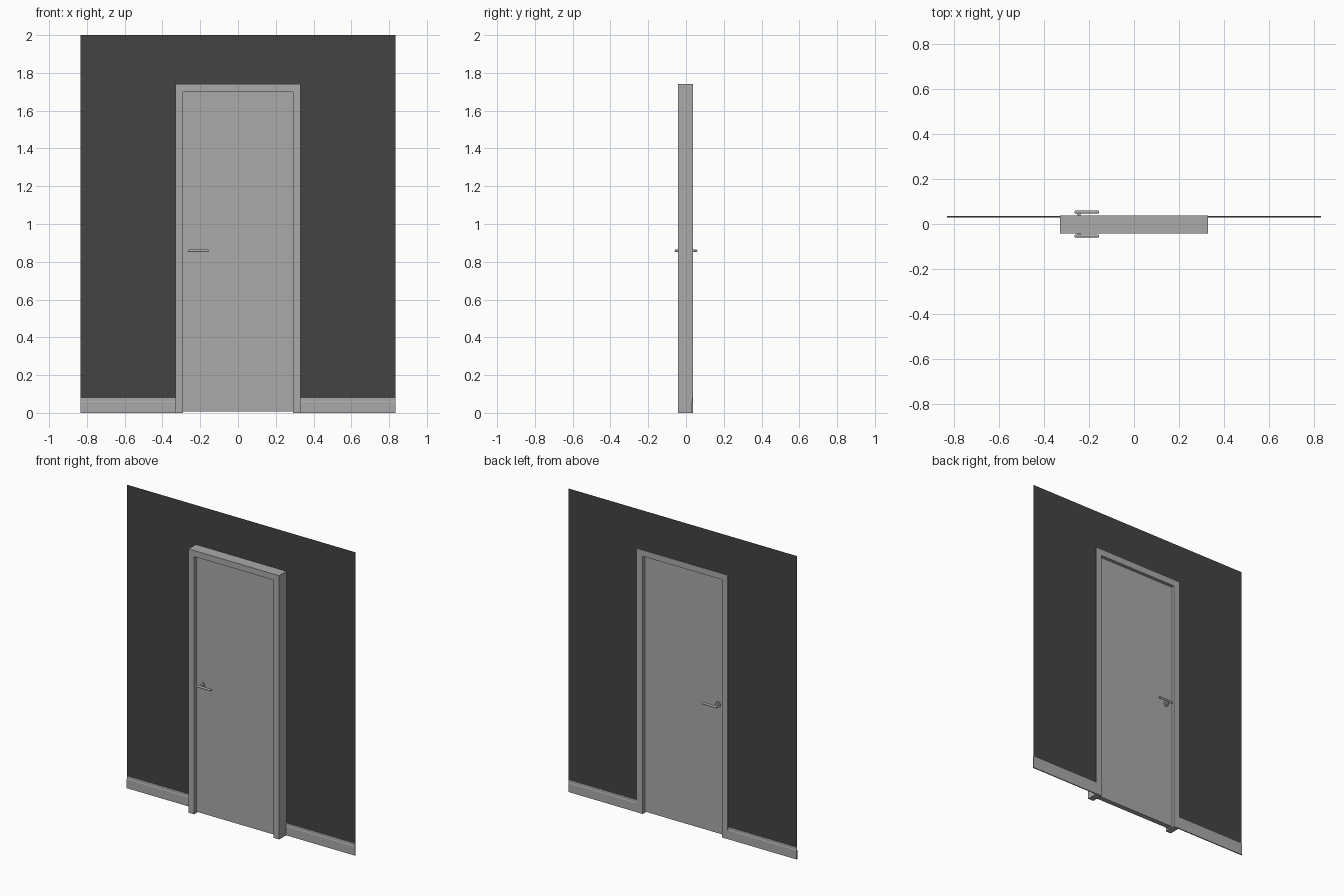
import bpy
import bmesh
from mathutils import Matrix, Vector

cube = bpy.data.objects.get("Cube")
if cube:
    bpy.data.objects.remove(cube, do_unlink=True)


def material(name, value):
    m = bpy.data.materials.new(name)
    m.use_nodes = True
    colour = (value, value, value, 1)
    m.diffuse_color = colour
    m.node_tree.nodes["Principled BSDF"].inputs["Base Color"].default_value = colour
    return m


PAINT = material("light grey paint", 0.40)
WALL = material("charcoal wall", 0.057)


def finish(name, bm, mat):
    bmesh.ops.recalc_face_normals(bm, faces=bm.faces)
    mesh = bpy.data.meshes.new(name)
    bm.to_mesh(mesh)
    bm.free()
    mesh.materials.append(mat)
    ob = bpy.data.objects.new(name, mesh)
    bpy.context.collection.objects.link(ob)
    return ob


def prism(name, outline, place, offset, mat):
    """Extrude a closed 2D outline, placed in space by a function."""
    bm = bmesh.new()
    face = bm.faces.new([bm.verts.new(place(a, b)) for a, b in outline])
    if offset:
        ext = bmesh.ops.extrude_face_region(bm, geom=[face])
        moved = [v for v in ext["geom"] if isinstance(v, bmesh.types.BMVert)]
        bmesh.ops.translate(bm, verts=moved, vec=offset)
    return finish(name, bm, mat)


def arch(half_out, top_out, half_in, top_in):
    """Outline of a slab with a doorway open at the floor."""
    return [(-half_out, 0), (-half_out, top_out), (half_out, top_out), (half_out, 0),
            (half_in, 0), (half_in, top_in), (-half_in, top_in), (-half_in, 0)]


HALF, FRAME, TOP = 0.833, 0.33, 1.74
INNER, INNER_TOP = 0.29, 1.70
WALL_Y = 0.033

# Thin wall with a doorway
prism("wall", arch(HALF, 2, FRAME - 0.005, TOP - 0.005),
      lambda x, z: (x, WALL_Y, z), None, WALL)

# Door frame and door leaf
prism("door_frame", arch(FRAME, TOP, INNER, INNER_TOP),
      lambda x, z: (x, -0.043, z), Vector((0, 0.08, 0)), PAINT)
leaf = [(-INNER, 0.008), (INNER, 0.008), (INNER, INNER_TOP), (-INNER, INNER_TOP)]
prism("door_leaf", leaf, lambda x, z: (x, -0.018, z), Vector((0, 0.033, 0)), PAINT)

# Skirting boards, stepped in at the top on both faces
skirting = [(-0.0035, 0), (-0.0035, 0.058), (-0.0015, 0.063), (-0.0015, 0.08),
            (0.0015, 0.08), (0.0015, 0.063), (0.0035, 0.058), (0.0035, 0)]
for side, label in ((1, "left"), (-1, "right")):
    prism("skirting_" + label, skirting,
          lambda y, z: (side * FRAME, WALL_Y + y, z),
          Vector((side * (HALF - FRAME), 0, 0)), PAINT)


def cylinder(name, start, end, radius, bevel=0):
    start, end = Vector(start), Vector(end)
    axis = end - start
    turn = axis.to_track_quat("Z", "Y").to_matrix().to_4x4()
    bm = bmesh.new()
    bmesh.ops.create_cone(bm, cap_ends=True, segments=24, radius1=radius, radius2=radius,
                          depth=axis.length,
                          matrix=Matrix.Translation((start + end) / 2) @ turn)
    if bevel:
        rims = [e for e in bm.edges if any(len(f.verts) > 4 for f in e.link_faces)]
        bmesh.ops.bevel(bm, geom=rims, offset=bevel, segments=2, affect="EDGES")
    ob = finish(name, bm, PAINT)
    bpy.ops.object.select_all(action="DESELECT")
    ob.select_set(True)
    bpy.context.view_layer.objects.active = ob
    bpy.ops.object.shade_smooth_by_angle()


# Lever handles on both faces
HX, HZ = -0.245, 0.858
for side, label in ((-1, "front"), (1, "back")):
    cylinder(label + "_handle_rose", (HX, side * 0.012, HZ), (HX, side * 0.022, HZ), 0.018)
    cylinder(label + "_handle_neck", (HX, side * 0.015, HZ), (HX, side * 0.053, HZ), 0.007)
    cylinder(label + "_handle_lever", (-0.265, side * 0.053, HZ), (-0.157, side * 0.053, HZ),
             0.007, 0.002)
